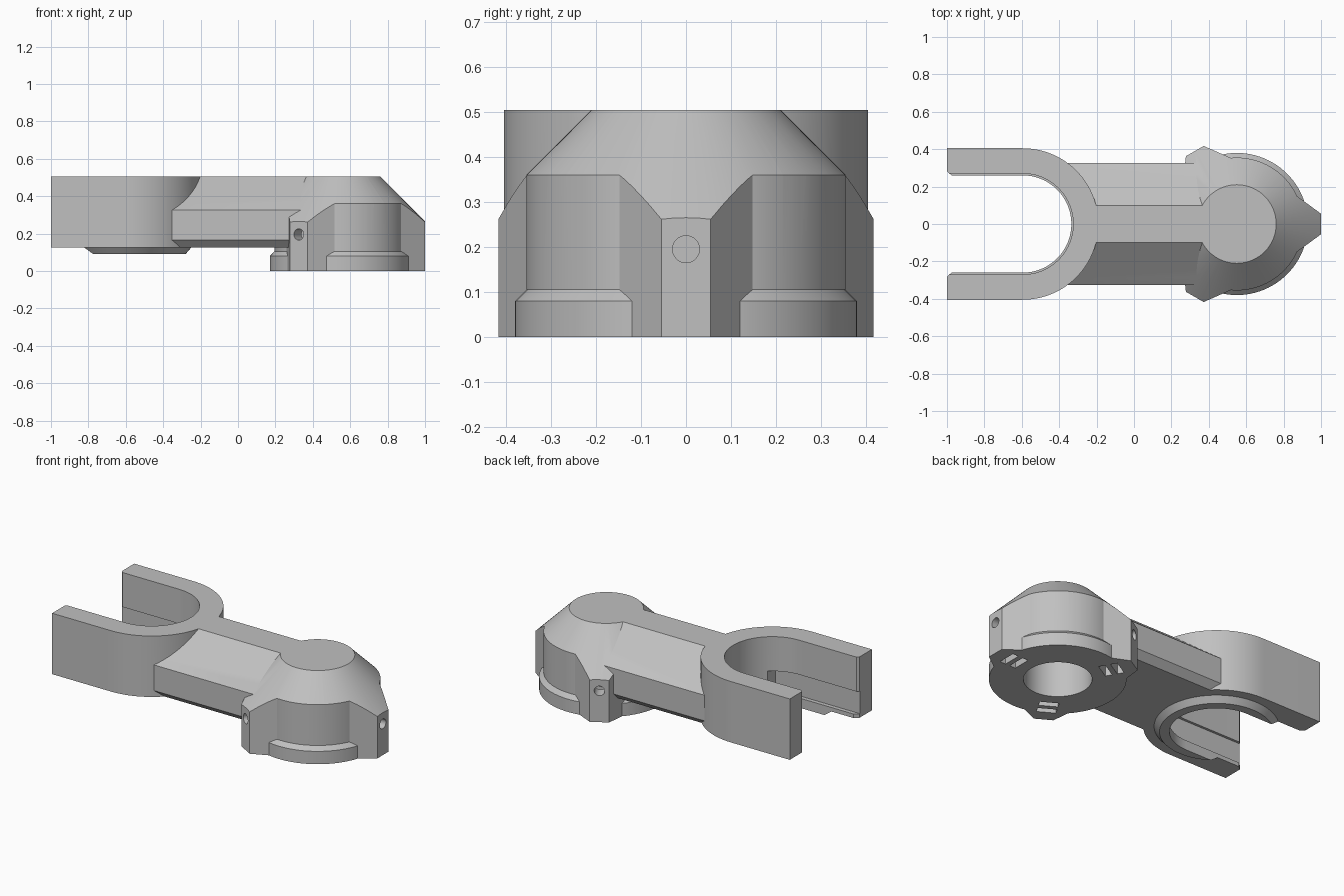
import bpy, bmesh, math
from mathutils import Matrix

if "Cube" in bpy.data.objects:
    bpy.data.objects.remove(bpy.data.objects["Cube"], do_unlink=True)

grey = bpy.data.materials.new("plain_grey")
grey.use_nodes = True
grey.diffuse_color = (0.53, 0.53, 0.53, 1)
grey.node_tree.nodes["Principled BSDF"].inputs["Base Color"].default_value = (0.53, 0.53, 0.53, 1)

FORK_X, HEAD_X, TOP = -0.595, 0.55, 0.505


def loft(name, rings):
    """Closed solid through (outline, z) rings of equal point count."""
    bm = bmesh.new()
    loops = [[bm.verts.new((x, y, z)) for x, y in pts] for pts, z in rings]
    n = len(loops[0])
    for a, b in zip(loops, loops[1:]):
        for i in range(n):
            j = (i + 1) % n
            bm.faces.new((a[i], a[j], b[j], b[i]))
    bm.faces.new(loops[0][::-1])
    bm.faces.new(loops[-1])
    bmesh.ops.recalc_face_normals(bm, faces=bm.faces)
    mesh = bpy.data.meshes.new(name)
    bm.to_mesh(mesh)
    bm.free()
    mesh.materials.append(grey)
    ob = bpy.data.objects.new(name, mesh)
    bpy.context.collection.objects.link(ob)
    return ob


def circle(cx, r, n=96):
    return [(cx + r * math.cos(2 * math.pi * i / n), r * math.sin(2 * math.pi * i / n)) for i in range(n)]


def u_shape(r, end, n=48):
    """Half circle on the right, straight sides running to x = end."""
    arc = [-math.pi / 2 + math.pi * i / n for i in range(n + 1)]
    return [(end, -r)] + [(FORK_X + r * math.cos(a), r * math.sin(a)) for a in arc] + [(end, r)]


def rect(x0, x1, w):
    return [(x0, -w), (x1, -w), (x1, w), (x0, w)]


def turn(ob, angle):
    """Rotate a part about the head axis."""
    ob.data.transform(Matrix.Translation((HEAD_X, 0, 0)) @ Matrix.Rotation(angle, 4, 'Z'))
    return ob


def combine(target, tool, operation):
    mod = target.modifiers.new(operation.lower(), 'BOOLEAN')
    mod.operation, mod.solver, mod.object = operation, 'EXACT', tool
    dg = bpy.context.evaluated_depsgraph_get()
    mesh = bpy.data.meshes.new_from_object(target.evaluated_get(dg))
    target.modifiers.clear()
    target.data = mesh
    bpy.data.objects.remove(tool, do_unlink=True)


# Head: flanged round body with three flared lugs, trimmed by one cone
link = loft("link_arm", [(circle(HEAD_X, r), z) for r, z in
                         ((0.38, 0), (0.38, 0.08), (0.355, 0.105), (0.355, 0.6))])
lug = [(0.1, -0.15), (0.32, -0.15), (0.45, -0.055), (0.45, 0.055), (0.32, 0.15), (0.1, 0.15)]
angles = [k * 2 * math.pi / 3 for k in range(3)]
for a in angles:
    combine(link, turn(loft("lug", [(lug, 0), (lug, 0.6)]), a), 'UNION')
cone = loft("cone_trim", [(circle(HEAD_X, 0.815), -0.1), (circle(HEAD_X, 0.21), TOP)])
combine(link, cone, 'INTERSECT')

# Bridge: chamfered beam drawn in the y-z plane, then swung along x
half = [(0.285, 0.125), (0.325, 0.165), (0.325, 0.325), (0.1, TOP)]
section = half + [(-y, z) for y, z in reversed(half)]
bridge = loft("bridge", [(section, -0.4), (section, 0.5)])
bridge.data.transform(Matrix(((0, 0, 1, 0), (1, 0, 0, 0), (0, 1, 0, 0), (0, 0, 0, 1))))
combine(link, bridge, 'UNION')

# Fork with its tapered lower collar
combine(link, loft("fork", [(u_shape(0.405, -1), 0.125), (u_shape(0.405, -1), TOP)]), 'UNION')
collar = loft("collar", [(circle(FORK_X, r), z) for r, z in ((0.315, 0.09), (0.345, 0.125), (0.345, 0.2))])
combine(link, collar, 'UNION')

# Fork opening: narrow lip below, wider wall above, side recess and flared mouth
combine(link, loft("lip_cut", [(u_shape(0.26, -1.1), 0), (u_shape(0.26, -1.1), 0.2)]), 'DIFFERENCE')
combine(link, loft("slot_cut", [(u_shape(0.27, -1.2), 0.15), (u_shape(0.27, -1.2), 0.7)]), 'DIFFERENCE')
combine(link, loft("recess_cut", [(rect(-1.3, -0.42, 0.285), 0.15), (rect(-1.3, -0.42, 0.285), 0.29)]),
        'DIFFERENCE')
mouth = [(-1.02, -0.3), (-0.97, -0.255), (-0.97, 0.255), (-1.02, 0.3)]
combine(link, loft("mouth_cut", [(mouth, 0), (mouth, 0.8)]), 'DIFFERENCE')

# Blind bore under the head
combine(link, loft("bore_cut", [(circle(HEAD_X, 0.19), -0.1), (circle(HEAD_X, 0.19), 0.4)]), 'DIFFERENCE')

# Screw hole and two nut slots in each lug
for a in angles:
    hole = loft("screw_hole", [(circle(0, 0.03, 32), 0.25), (circle(0, 0.03, 32), 0.5)])
    hole.data.transform(Matrix.Translation((0, 0, 0.195)) @ Matrix.Rotation(math.pi / 2, 4, 'Y'))
    combine(link, turn(hole, a), 'DIFFERENCE')
    for r in (0.26, 0.33):
        slot = rect(r, r + 0.04, 0.055)
        combine(link, turn(loft("nut_slot", [(slot, -0.1), (slot, 0.24)]), a), 'DIFFERENCE')

# Smooth round walls, crisp edges
bpy.ops.object.select_all(action='DESELECT')
link.select_set(True)
bpy.context.view_layer.objects.active = link
bpy.ops.object.shade_smooth_by_angle(angle=math.radians(25))
